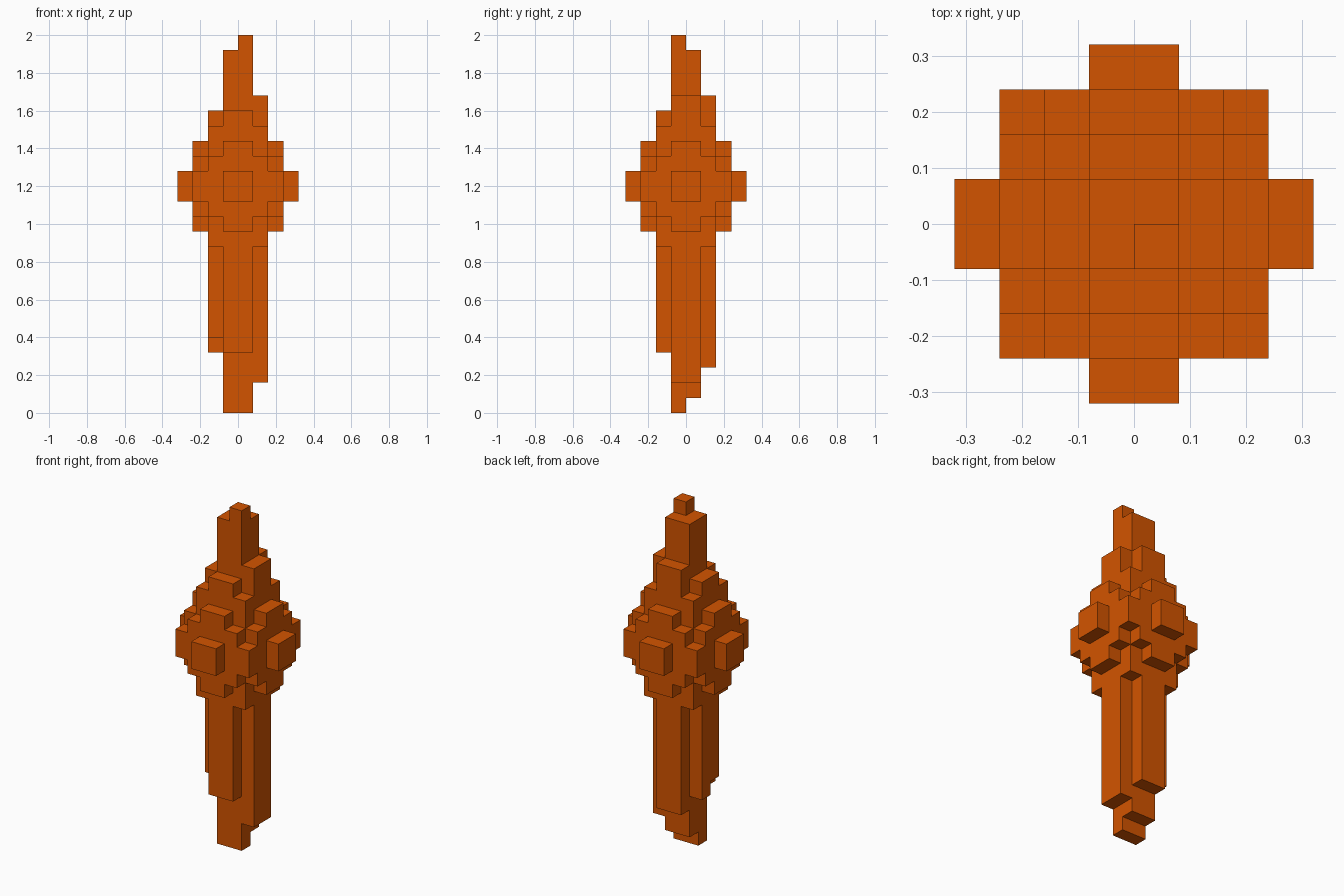
import bpy
import bmesh
import math
from itertools import product
from mathutils import Vector

cube = bpy.data.objects.get("Cube")
if cube:
    bpy.data.objects.remove(cube, do_unlink=True)

UNIT = 0.08  # edge of one block


def box(x0, x1, y0, y1, z0, z1):
    """All grid cells inside a box given in block units."""
    return set(product(range(x0, x1), range(y0, y1), range(z0, z1)))


def ball(cz, reach, limit):
    """Grid cells whose centres lie within a sphere on the z axis."""
    cells = box(-reach, reach, -reach, reach, cz - reach, cz + reach)
    return {c for c in cells
            if (c[0] + .5) ** 2 + (c[1] + .5) ** 2 + (c[2] + .5 - cz) ** 2 <= limit}


# Central shaft with a half-width foot and a single-block tip
cells = box(-1, 1, -1, 1, 1, 24)
cells |= box(-1, 1, -1, 0, 0, 1)
cells |= box(0, 1, -1, 0, 24, 25)

# Four ribs of slightly different lengths; the right one has a stepped end
cells |= box(1, 2, -1, 1, 2, 21)
cells |= box(-2, -1, -1, 0, 5, 20)
cells |= box(-2, -1, 0, 1, 4, 20)
cells |= box(-1, 1, 1, 2, 3, 21)
cells |= box(-1, 1, -2, -1, 4, 20)

# Corner fillers between the ribs
for x, y in product((-2, 1), repeat=2):
    cells |= box(x, x + 1, y, y + 1, 11, 19)

# Round bulge
cells |= ball(15, 4, 13)

# Outer skin: one quad for every exposed block side
bm = bmesh.new()
for cell in sorted(cells):
    for axis, side in product(range(3), (-1, 1)):
        neighbour = list(cell)
        neighbour[axis] += side
        if tuple(neighbour) in cells:
            continue
        n, u, v = Vector(), Vector(), Vector()
        n[axis] = side
        u[(axis + 1) % 3] = side
        v[(axis + 2) % 3] = 1
        mid = Vector(cell) + Vector((.5, .5, .5)) + n / 2
        bm.faces.new([bm.verts.new((mid + (a * u + b * v) / 2) * UNIT)
                      for a, b in ((-1, -1), (1, -1), (1, 1), (-1, 1))])

# Weld and merge coplanar quads into large flat faces
bmesh.ops.remove_doubles(bm, verts=bm.verts[:], dist=0.001)
bmesh.ops.dissolve_limit(bm, angle_limit=math.radians(1),
                         verts=bm.verts[:], edges=bm.edges[:])
mesh = bpy.data.meshes.new("block_spindle")
bm.to_mesh(mesh)
bm.free()

# Vivid orange material
orange = bpy.data.materials.new("pumpkin_orange")
orange.use_nodes = True
colour = (0.651, 0.0887, 0.0, 1)
orange.diffuse_color = colour
for node in orange.node_tree.nodes:
    if node.type == 'BSDF_PRINCIPLED':
        node.inputs["Base Color"].default_value = colour
mesh.materials.append(orange)

spindle = bpy.data.objects.new("block_spindle", mesh)
bpy.context.collection.objects.link(spindle)
